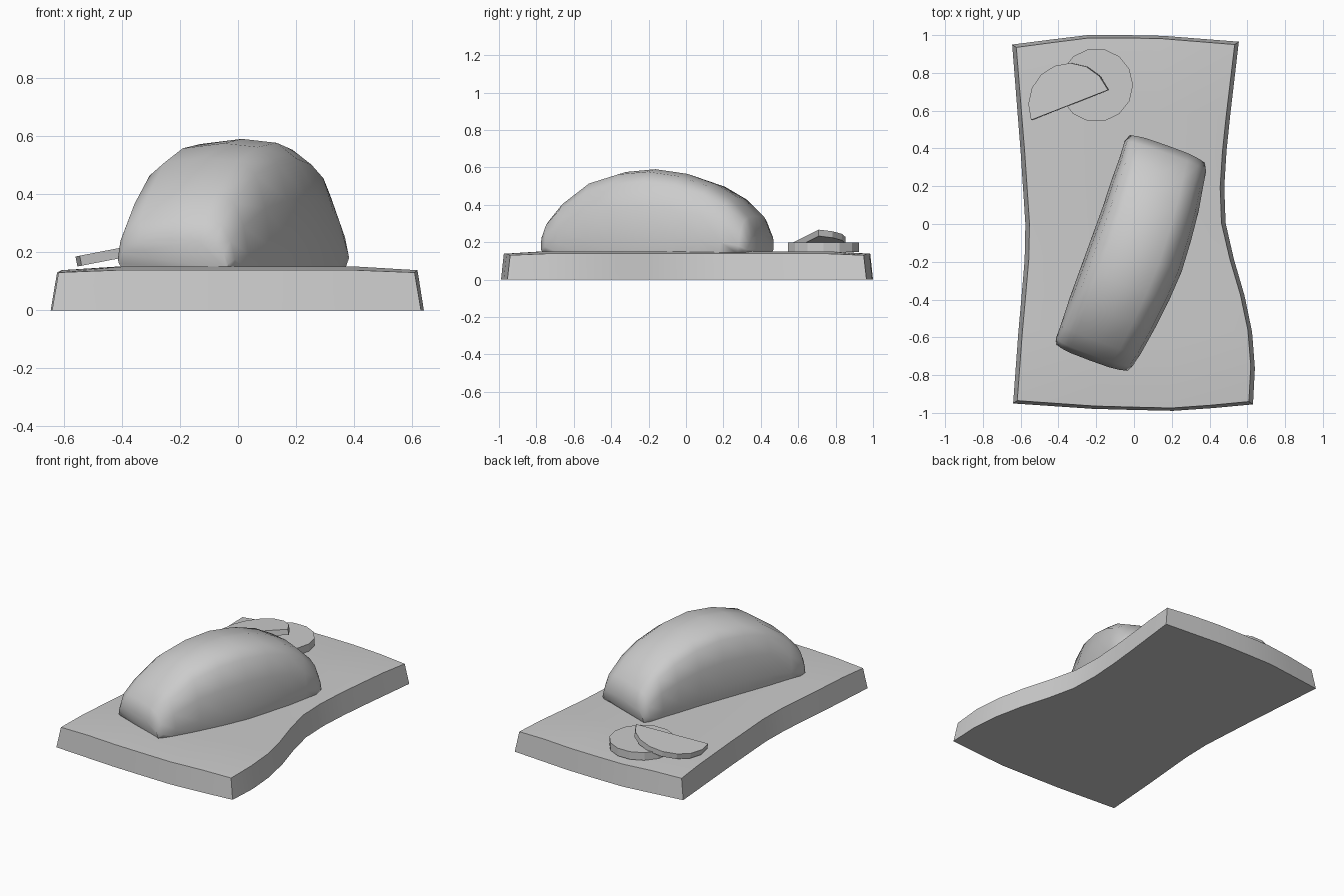
import bpy, bmesh, math
from mathutils import Vector, Matrix

cube = bpy.data.objects.get("Cube")
if cube:
    bpy.data.objects.remove(cube, do_unlink=True)

GREY = (0.6, 0.6, 0.6, 1)
mat = bpy.data.materials.new("plain grey")
mat.use_nodes = True
mat.diffuse_color = GREY
mat.node_tree.nodes["Principled BSDF"].inputs["Base Color"].default_value = GREY


def finish(bm, name, angle):
    """Turn a bmesh into a named, shaded object."""
    bmesh.ops.recalc_face_normals(bm, faces=bm.faces[:])
    me = bpy.data.meshes.new(name)
    bm.to_mesh(me)
    bm.free()
    me.materials.append(mat)
    ob = bpy.data.objects.new(name, me)
    bpy.context.collection.objects.link(ob)
    if angle:
        bpy.ops.object.select_all(action='DESELECT')
        ob.select_set(True)
        bpy.context.view_layer.objects.active = ob
        bpy.ops.object.shade_smooth_by_angle(angle=math.radians(angle))
    return ob


def sample(points, t):
    """Linear interpolation along a short list of (position, value)."""
    for (a, va), (b, vb) in zip(points, points[1:]):
        if t <= b:
            return va + (vb - va) * max(0, (t - a) / (b - a))
    return points[-1][1]


# Slab: a grid thickened upward, then shaped by its curved outlines
side_right = [(-1, -.64), (-.5, -.605), (-.25, -.58), (0, -.575), (.4, -.6), (1, -.645)]
side_left = [(-1, .63), (-.8, .64), (-.6, .625), (-.4, .585), (-.15, .515),
             (.05, .475), (.3, .48), (.6, .51), (1, .555)]
edge_front = [(-1, -.95), (-.3, -.98), (.4, -.99), (1, -.955)]
edge_back = [(-1, .95), (-.35, 1.0), (.25, 1.0), (1, .965)]

bm = bmesh.new()
bmesh.ops.create_grid(bm, x_segments=6, y_segments=10, size=1)
top = bmesh.ops.extrude_face_region(bm, geom=bm.faces[:], use_keep_orig=True)
for v in [g for g in top["geom"] if isinstance(g, bmesh.types.BMVert)]:
    v.co.z = 1
for v in bm.verts:
    u, w, up = v.co
    x0, x1 = sample(side_right, w), sample(side_left, w)
    y0, y1 = sample(edge_front, u), sample(edge_back, u)
    x = x0 + (x1 - x0) * (u + 1) / 2 - 0.022 * u * up
    y = y0 + (y1 - y0) * (w + 1) / 2 - 0.015 * w * up
    rim = max(abs(u), abs(w)) > .99
    corner = abs(u) > .99 and abs(w) > .99
    v.co = (x, y, up * (0.15 - 0.012 * rim - 0.008 * corner))
finish(bm, "slab", 70)

# Rounded loaf: cross-sections lofted along a slanted axis
section = [(-.95, 0), (-1, .2), (-.95, .55), (-.84, .84), (-.6, .96), (0, 1),
           (.5, .97), (.78, .85), (.93, .55), (1, .2), (.95, 0)]
# position along axis, half width, height, sideways shift
stations = [(-.61, .2, .1, -.01), (-.58, .215, .18, -.01), (-.5, .225, .27, 0),
            (-.34, .24, .385, .01), (-.17, .25, .435, .02), (0, .255, .45, .025),
            (.18, .25, .425, .02), (.34, .245, .37, .01), (.46, .235, .3, 0),
            (.56, .23, .2, -.01), (.6, .21, .1, -.015)]
LOAF_BASE = 0.14
turn = Matrix.Translation((-.01, -.155, 0)) @ Matrix.Rotation(math.radians(-20), 4, 'Z')
bm = bmesh.new()
rings = []
for along, half, height, shift in stations:
    ring = []
    for sx, sz in section:
        tuck = 0.95 if sz == 0 else 1 - 0.03 * abs(sx) ** 4
        ring.append(bm.verts.new(turn @ Vector((shift + sx * half, along * tuck,
                                                LOAF_BASE + sz * height))))
    rings.append(ring)
n = len(section)
for r0, r1 in zip(rings, rings[1:]):
    for i in range(n):
        j = (i + 1) % n
        bm.faces.new((r0[i], r0[j], r1[j], r1[i]))
bm.faces.new(rings[0])
bm.faces.new(rings[-1])
finish(bm, "loaf", 65)


# Thin flat-sided slices
def slice_part(name, outline, thickness, matrix):
    bm = bmesh.new()
    face = bm.faces.new([bm.verts.new((x, y, 0)) for x, y in outline])
    ext = bmesh.ops.extrude_face_region(bm, geom=[face], use_keep_orig=True)
    for v in [g for g in ext["geom"] if isinstance(g, bmesh.types.BMVert)]:
        v.co.z = thickness
    bm.transform(matrix)
    finish(bm, name, 0)


def arc(radius, sweep, count, steps):
    return [(radius * math.cos(sweep * i / steps), radius * math.sin(sweep * i / steps))
            for i in range(count)]


slice_part("round_slice", arc(.195, math.tau, 14, 14), .05,
           Matrix.Translation((-.2, .735, .148)))
tilt = Matrix.Rotation(math.radians(-11), 4, 'Y')
spin = Matrix.Rotation(math.radians(21), 4, 'Z')
slice_part("half_slice", arc(.222, math.pi, 9, 8), .035,
           Matrix.Translation((-.335, .63, .193)) @ tilt @ spin)
